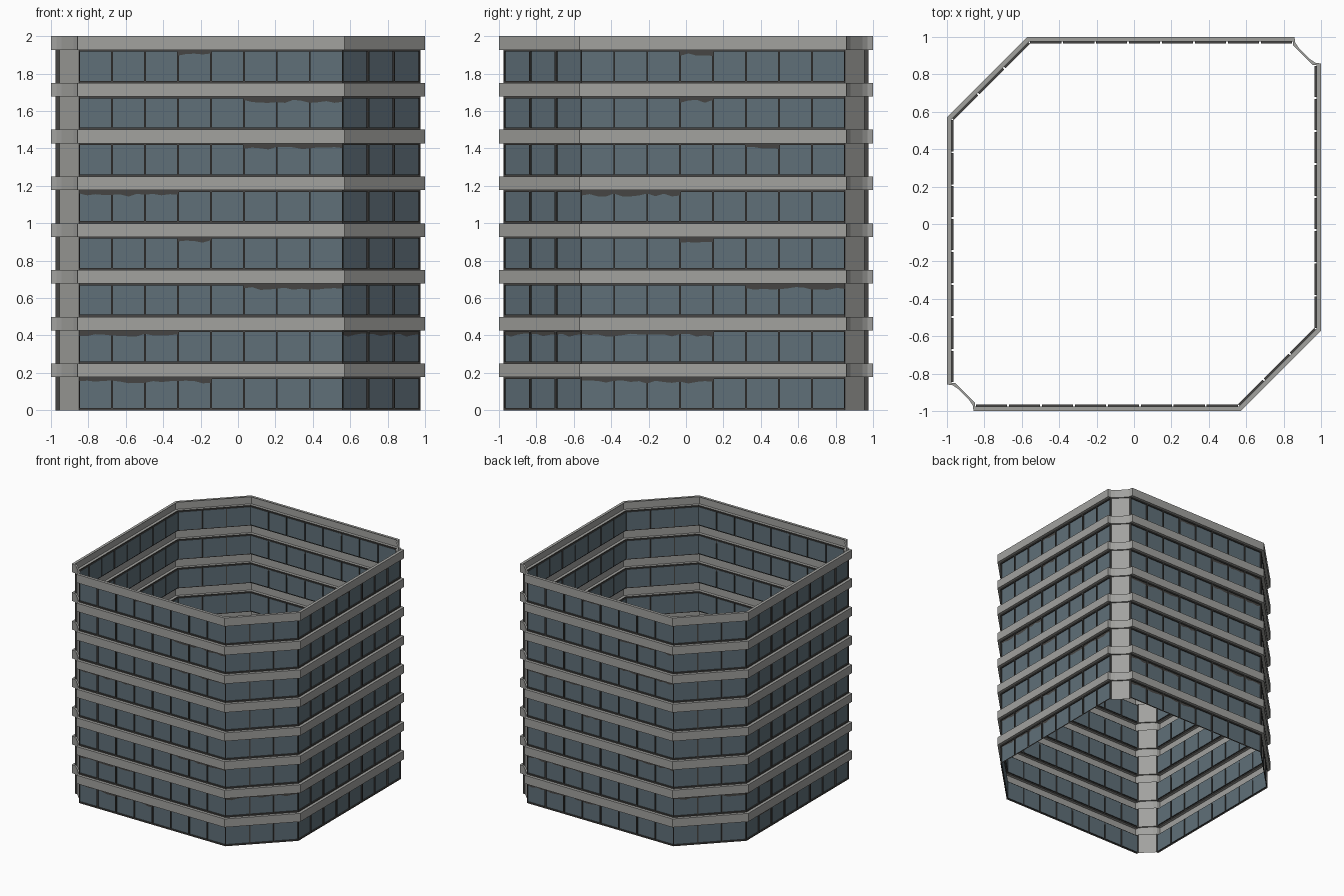
import bpy, bmesh, random
from mathutils import Vector

if "Cube" in bpy.data.objects:
    bpy.data.objects.remove(bpy.data.objects["Cube"])

random.seed(4)
FLOORS, PITCH, BAND = 8, 0.25, 0.073
Z = Vector((0, 0, 1))


def material(name, rgb):
    m = bpy.data.materials.new(name)
    m.diffuse_color = (*rgb, 1)
    m.use_nodes = True
    m.node_tree.nodes["Principled BSDF"].inputs["Base Color"].default_value = m.diffuse_color
    return m


CONCRETE = material("concrete grey", (0.36, 0.36, 0.345))
FRAME = material("dark frame", (0.062, 0.060, 0.056))
GLASS = material("blue grey glass", (0.115, 0.16, 0.19))


def finish(name, bm, mats):
    mesh = bpy.data.meshes.new(name)
    bm.to_mesh(mesh)
    bm.free()
    for m in mats:
        mesh.materials.append(m)
    ob = bpy.data.objects.new(name, mesh)
    bpy.context.collection.objects.link(ob)
    return ob


def full_loop(half):
    """The plan repeats after half a turn about z."""
    return half + [(-x, -y) for x, y in half]


def quad(bm, p, q, z0, z1):
    return bm.faces.new([bm.verts.new((p[0], p[1], z0)), bm.verts.new((q[0], q[1], z0)),
                         bm.verts.new((q[0], q[1], z1)), bm.verts.new((p[0], p[1], z1))])


# Half plans, counterclockwise: front wall, wide chamfer, right wall, narrow column
OUTER = [(-.858, -1), (.57, -1), (1, -.57), (1, .858),
         (.97, .862), (.944, .879), (.879, .944), (.862, .97)]
INNER = [(-.85, -.975), (.56, -.975), (.975, -.56), (.975, .85),
         (.955, .85), (.933, .872), (.872, .933), (.85, .955)]
# Glazed walls: start, end, number of panes
WALLS = [(INNER[0], INNER[1], 8), (INNER[1], INNER[2], 3), (INNER[2], INNER[3], 8)]
# Panes with a ragged blind on each floor (first, last + 1), per wall
BLINDS = [[(0, 4), (0, 3), (5, 8), (3, 4), (0, 3), (5, 8), (5, 8), (3, 4)],
          [None, (0, 3)] + [None] * 6,
          [(0, 4), (0, 4), (5, 8), (3, 4), (0, 3), (5, 6), (3, 4), (3, 4)]]

# Concrete floor bands: open-backed channels swept round the plan
bm = bmesh.new()
outer, inner = full_loop(OUTER), full_loop(INNER)
for f in range(FLOORS):
    hi = PITCH * (f + 1)
    lo = hi - BAND
    rings = [[bm.verts.new((x, y, z)) for x, y in plan]
             for plan, z in ((inner, lo), (outer, lo), (outer, hi), (inner, hi))]
    n = len(outer)
    for a, b in zip(rings, rings[1:]):
        for i in range(n):
            j = (i + 1) % n
            bm.faces.new((a[i], a[j], b[j], b[i]))
finish("floor_bands", bm, [CONCRETE])

# Window walls: every bay is a frame face with a recessed pane
bm = bmesh.new()
blinds = bmesh.new()
for s in (1, -1):
    for w, (p, q, n) in enumerate(WALLS):
        p, q = Vector((*p, 0)) * s, Vector((*q, 0)) * s
        out = (q - p).normalized().cross(Z)
        for f in range(FLOORS):
            z0, z1 = PITCH * f, PITCH * (f + 1) - BAND
            panes = [quad(bm, p.lerp(q, i / n), p.lerp(q, (i + 1) / n), z0, z1)
                     for i in range(n)]
            bm.normal_update()
            bmesh.ops.inset_individual(bm, faces=panes, thickness=0.007)
            for face in panes:
                for v in face.verts:
                    v.co.z += 0.006 if v.co.z < (z0 + z1) / 2 else -0.004
            bmesh.ops.inset_individual(bm, faces=panes, thickness=0, depth=-0.01)
            for face in panes:
                face.material_index = 1
            # ragged blind hanging just in front of the glass
            span = BLINDS[w][f]
            if span:
                steps = (span[1] - span[0]) * 4
                prev = None
                for k in range(steps + 1):
                    c = p.lerp(q, (span[0] + k / 4) / n) - out * 0.007
                    drop = z1 - random.uniform(0.017, 0.034)
                    cur = (blinds.verts.new((c.x, c.y, drop)),
                           blinds.verts.new((c.x, c.y, z1 - 0.008)))
                    if prev:
                        blinds.faces.new((prev[0], cur[0], cur[1], prev[1]))
                    prev = cur
    # dark returns where the walls meet the columns
    for f in range(FLOORS):
        for a, b in (((.975, .85), (.955, .85)), ((.85, .955), (.85, .975))):
            quad(bm, Vector(a) * s, Vector(b) * s, PITCH * f, PITCH * (f + 1) - BAND)
bmesh.ops.remove_doubles(bm, verts=bm.verts, dist=0.0005)
finish("window_walls", bm, [FRAME, GLASS])
finish("ragged_blinds", blinds, [FRAME])

# Concrete corner columns between the bands
bm = bmesh.new()
for s in (1, -1):
    for f in range(FLOORS):
        quad(bm, Vector((.955, .85)) * s, Vector((.85, .955)) * s,
             PITCH * f, PITCH * (f + 1) - BAND)
finish("corner_columns", bm, [CONCRETE])
